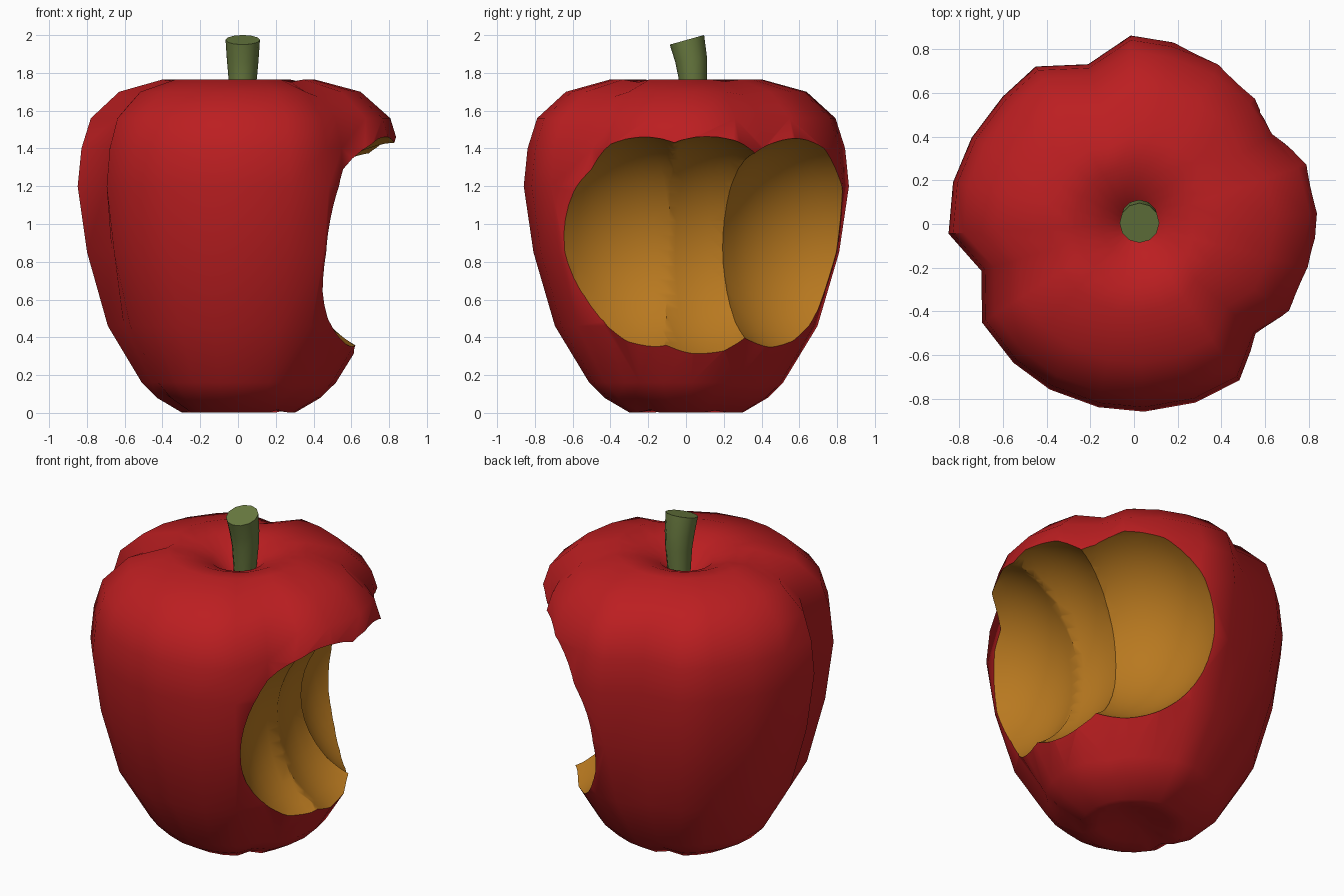
import bpy, bmesh, math

if "Cube" in bpy.data.objects:
    bpy.data.objects.remove(bpy.data.objects["Cube"])


def material(name, rgb):
    m = bpy.data.materials.new(name)
    m.diffuse_color = (*rgb, 1)
    m.use_nodes = True
    m.node_tree.nodes["Principled BSDF"].inputs["Base Color"].default_value = m.diffuse_color
    return m


RED = material("red skin", (0.50, 0.013, 0.015))
FLESH = material("golden flesh", (0.48, 0.19, 0.014))
GREEN = material("green stem", (0.145, 0.20, 0.052))


def make_object(name, bm, mats):
    bmesh.ops.recalc_face_normals(bm, faces=bm.faces)
    mesh = bpy.data.meshes.new(name)
    bm.to_mesh(mesh)
    bm.free()
    for m in mats:
        mesh.materials.append(m)
    ob = bpy.data.objects.new(name, mesh)
    bpy.context.collection.objects.link(ob)
    return ob


def activate(ob):
    bpy.ops.object.select_all(action='DESELECT')
    ob.select_set(True)
    bpy.context.view_layer.objects.active = ob


def bridge(bm, rings):
    for a, b in zip(rings, rings[1:]):
        n = len(a)
        for i in range(n):
            j = (i + 1) % n
            bm.faces.new((a[i], a[j], b[j], b[i]))


# Apple body: lathe profile (radius, z, groove strength) with four grooves
PROFILE = [(0.10, 0.035, 0.0), (0.20, 0.016, 0.2), (0.30, 0.003, 0.5),
           (0.43, 0.08, 0.5), (0.51, 0.16, 0.5), (0.69, 0.46, 0.6),
           (0.80, 0.85, 0.9), (0.85, 1.20, 1.0), (0.83, 1.40, 1.0),
           (0.78, 1.56, 1.0), (0.63, 1.70, 0.9), (0.40, 1.765, 0.5),
           (0.27, 1.745, 0.2), (0.15, 1.695, 0.0), (0.07, 1.61, 0.0)]
# Outline of the widest section: (angle in degrees, radius factor)
OUTLINE = [(3, 1.035), (19, 1.02), (33, .91), (46, .98), (62, .995), (78, 1),
           (91, 1.015), (106, .895), (122, 1), (136, .985), (152, .99),
           (167, 1), (183, 1), (197, .86), (213, .975), (229, .99),
           (243, 1), (259, 1.005), (273, 1.012), (289, 1.017),
           (304, 1.015), (318, .89), (331, .99), (346, 1.01)]
bm = bmesh.new()
rings = []
for r, z, w in PROFILE:
    ring = []
    for deg, f in OUTLINE:
        k = 1 + (f - 1) * w
        a = math.radians(deg)
        dip = max(0, 0.96 - f) * w * (0.4 if z > 1.6 else -0.4 if z < 0.1 else 0)
        ring.append(bm.verts.new((r * k * math.cos(a), r * k * math.sin(a), z - dip)))
    rings.append(ring)
bridge(bm, rings)
for ring, z in ((rings[0], 0.04), (rings[-1], 1.59)):
    c = bm.verts.new((0, 0, z))
    for i in range(len(ring)):
        bm.faces.new((c, ring[i], ring[(i + 1) % len(ring)]))
body = make_object("apple_body", bm, [RED, FLESH])

# Three overlapping bites scooped out of the right side: centre, radius, half height
BITES = [((0.87, -0.255, 0.87), 0.56, 0.60), ((0.86, 0.12, 0.855), 0.57, 0.61),
         ((0.62, 0.65, 0.865), 0.56, 0.60)]
activate(body)
for i, (centre, radius, half) in enumerate(BITES):
    bm = bmesh.new()
    bmesh.ops.create_uvsphere(bm, u_segments=40, v_segments=24, radius=1)
    bmesh.ops.scale(bm, verts=bm.verts, vec=(radius, radius, half))
    bmesh.ops.translate(bm, verts=bm.verts, vec=centre)
    for f in bm.faces:
        f.material_index = 1
    cutter = make_object(f"bite_cutter_{i + 1}", bm, [RED, FLESH])
    cutter.hide_render = True
    mod = body.modifiers.new("bite", 'BOOLEAN')
    mod.operation = 'DIFFERENCE'
    mod.solver = 'EXACT'
    mod.object = cutter
    activate(body)
    bpy.ops.object.modifier_apply(modifier=mod.name)
    bpy.data.objects.remove(cutter)

# Clean slivers, then smooth with crisp bite rims
bm = bmesh.new()
bm.from_mesh(body.data)
bmesh.ops.remove_doubles(bm, verts=bm.verts, dist=0.006)
bm.to_mesh(body.data)
bm.free()
bpy.ops.object.shade_smooth_by_angle(angle=math.radians(42))
weighted = body.modifiers.new("even shading", 'WEIGHTED_NORMAL')
weighted.keep_sharp = True

# Stem: curved, slightly flared, with a slanted top
bm = bmesh.new()
rings = []
for x, y, z, r, tilt in [(0.015, 0.045, 1.57, 0.06, 0), (0.02, 0.04, 1.68, 0.068, 0),
                         (0.025, 0.035, 1.78, 0.076, 0), (0.025, 0.027, 1.87, 0.084, 0.15),
                         (0.025, 0.005, 1.975, 0.091, 0.28)]:
    ring = []
    for i in range(12):
        a = math.tau * i / 12
        dy = r * math.sin(a)
        ring.append(bm.verts.new((x + r * math.cos(a), y + dy, z + dy * tilt)))
    rings.append(ring)
bridge(bm, rings)
bm.faces.new(rings[0])
bm.faces.new(rings[-1])
stem = make_object("stem", bm, [GREEN])
activate(stem)
bpy.ops.object.shade_smooth_by_angle(angle=math.radians(40))
